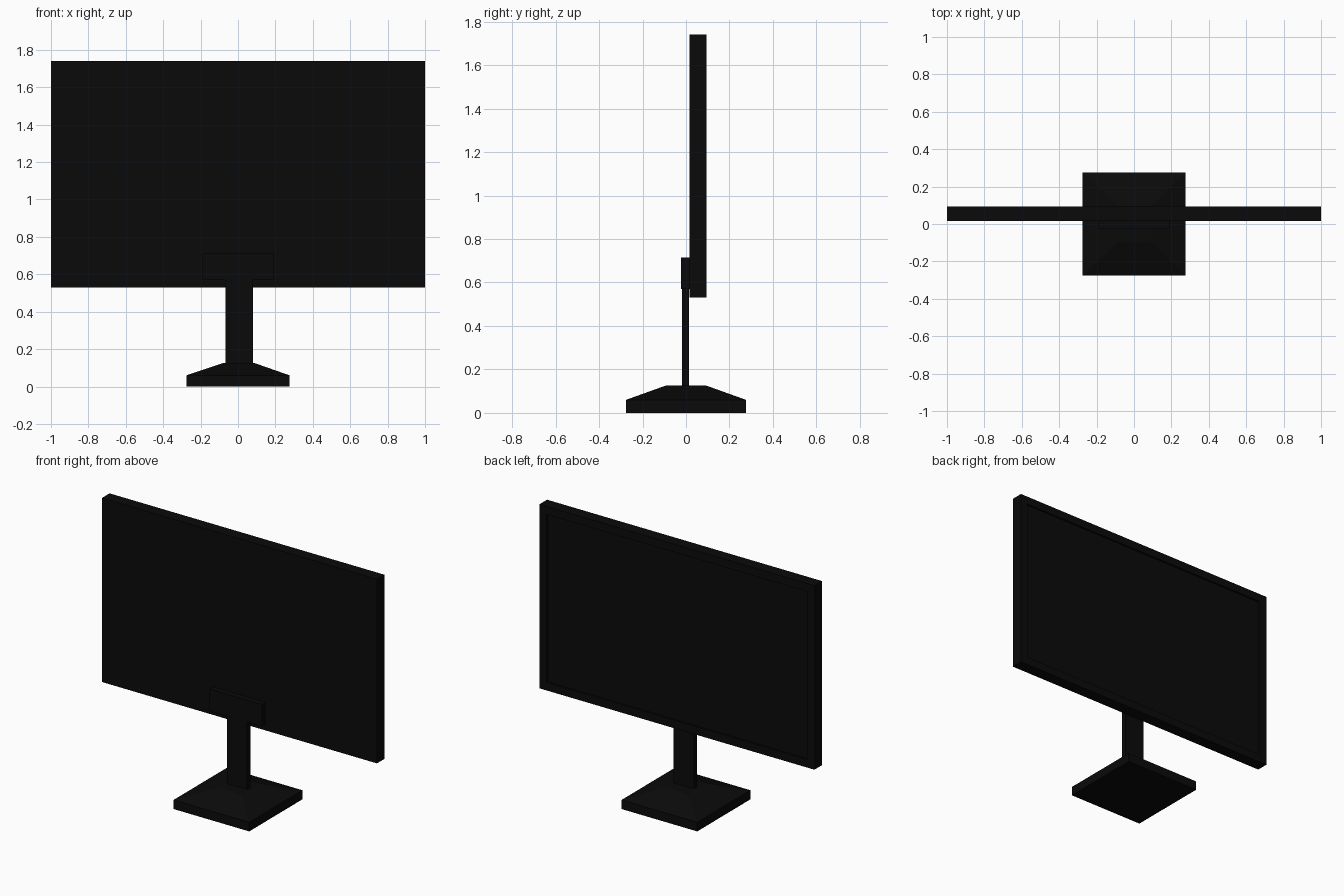
import bpy, bmesh

if "Cube" in bpy.data.objects:
    bpy.data.objects.remove(bpy.data.objects["Cube"])


def material(name, value):
    m = bpy.data.materials.new(name)
    m.diffuse_color = (value, value, value, 1)
    m.use_nodes = True
    m.node_tree.nodes["Principled BSDF"].inputs["Base Color"].default_value = m.diffuse_color
    return m


black = material("matte black", 0.003)


def finish(name, bm):
    bmesh.ops.recalc_face_normals(bm, faces=bm.faces)
    mesh = bpy.data.meshes.new(name)
    bm.to_mesh(mesh)
    bm.free()
    mesh.materials.append(black)
    obj = bpy.data.objects.new(name, mesh)
    bpy.context.collection.objects.link(obj)
    return obj


def box(lo, hi):
    bm = bmesh.new()
    bmesh.ops.create_cube(bm, size=1)
    for v in bm.verts:
        v.co = [hi[i] if v.co[i] > 0 else lo[i] for i in range(3)]
    bm.normal_update()
    return bm


def face_toward(bm, axis):
    return max(bm.faces, key=lambda f: f.normal[axis])


# Display housing, with the screen recessed inside a thin bezel
bm = box((-1, 0.015, 0.53), (1, 0.094, 1.74))
screen = face_toward(bm, 1)
bmesh.ops.inset_region(bm, faces=[screen], thickness=0.075)
rim = bmesh.ops.extrude_discrete_faces(bm, faces=[screen])
for v in rim["faces"][0].verts:
    v.co.y -= 0.012
finish("display_panel", bm)

# Mounting bracket and neck behind the display
finish("mount_bracket", box((-0.19, -0.023, 0.57), (0.19, 0.015, 0.715)))
finish("stand_neck", box((-0.067, -0.019, 0.11), (0.08, 0.0145, 0.58)))

# Square foot with a sloped upper part
bm = box((-0.275, -0.276, 0), (0.275, 0.276, 0.06))
top = face_toward(bm, 2)
upper = bmesh.ops.extrude_discrete_faces(bm, faces=[top])
for v in upper["faces"][0].verts:
    v.co.x = 0.09 if v.co.x > 0 else -0.082
    v.co.y = 0.095 if v.co.y > 0 else -0.095
    v.co.z = 0.125
finish("stand_base", bm)
